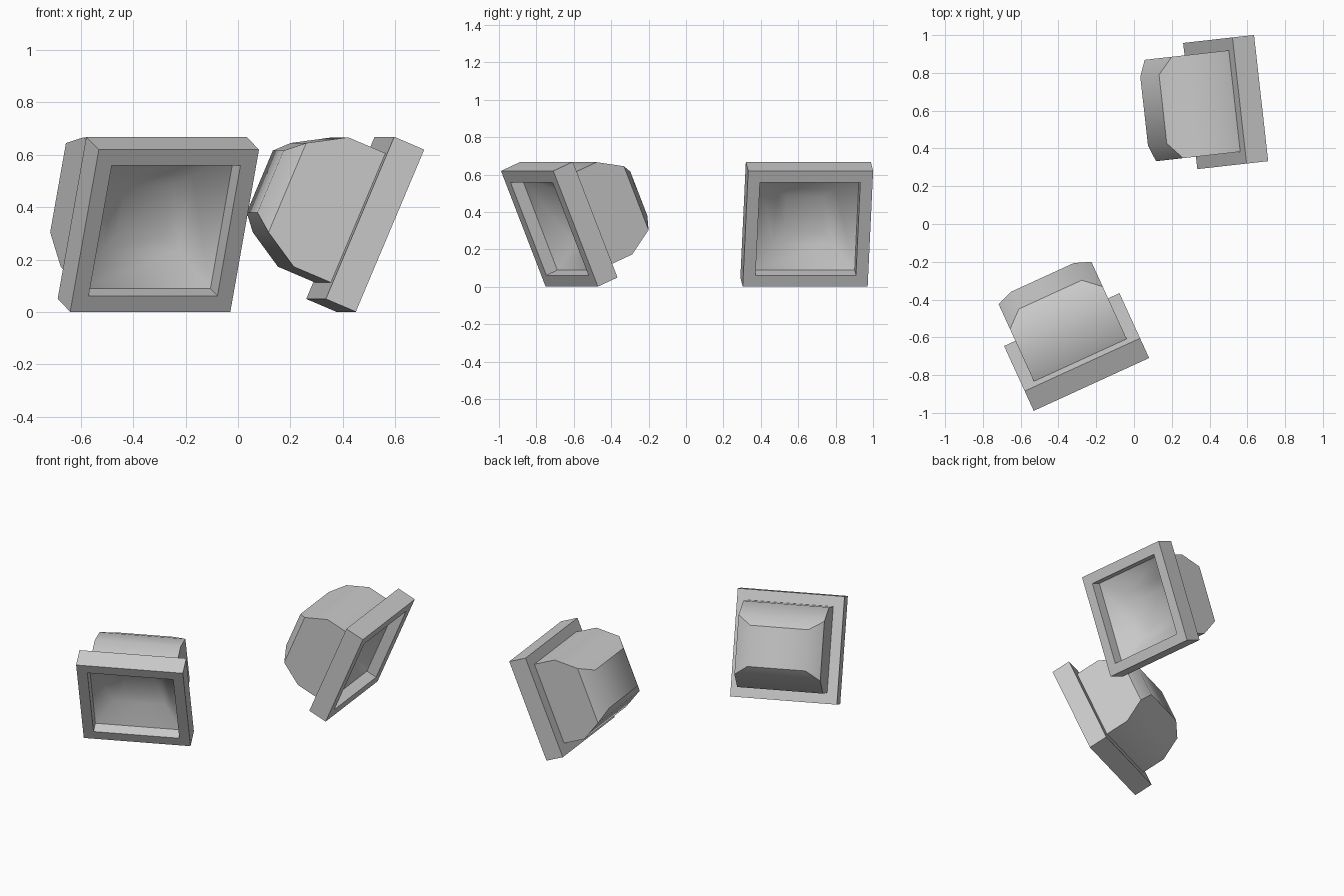
import bpy, bmesh, math
from mathutils import Matrix

if "Cube" in bpy.data.objects:
    bpy.data.objects.remove(bpy.data.objects["Cube"])


def loft(name, rings, matrix, cap=False, angle=None):
    """Skin rectangular rings (depth, half width, half height) along local x."""
    bm = bmesh.new()
    loops = [[bm.verts.new((u, sy * w, sz * h))
              for sy, sz in ((-1, -1), (1, -1), (1, 1), (-1, 1))]
             for u, w, h in rings]
    for a, b in zip(loops, loops[1:]):
        for i in range(4):
            j = (i + 1) % 4
            bm.faces.new((a[i], a[j], b[j], b[i]))
    if cap:
        bm.faces.new(loops[-1])
    bmesh.ops.recalc_face_normals(bm, faces=bm.faces)
    mesh = bpy.data.meshes.new(name)
    bm.to_mesh(mesh)
    bm.free()
    obj = bpy.data.objects.new(name, mesh)
    bpy.context.collection.objects.link(obj)
    obj.matrix_world = matrix
    if angle:
        bpy.ops.object.select_all(action='DESELECT')
        obj.select_set(True)
        bpy.context.view_layer.objects.active = obj
        bpy.ops.object.shade_smooth_by_angle(angle=math.radians(angle))
    return obj


def floodlight(prefix, centre, yaw):
    m = (Matrix.Translation(centre) @ Matrix.Rotation(math.radians(yaw), 4, 'Z')
         @ Matrix.Rotation(math.radians(23), 4, 'Y'))
    # square front frame with its inner lip
    loft(prefix + "_frame", [(-.07, .27, .27), (0, .27, .27), (0, .336, .336),
                             (-.125, .336, .336), (-.125, .268, .268)], m)
    # rear housing, tapering to a small back plate
    loft(prefix + "_housing", [(-.124, .27, .268), (-.28, .27, .268),
                               (-.42, .27, .185), (-.48, .183, .128)],
         m, cap=True, angle=35)
    # smooth reflector bowl
    bowl = loft(prefix + "_reflector", [(-.07, .27, .27), (-.17, .16, .16),
                                        (-.20, .10, .10)], m, cap=True, angle=80)
    bowl.data.flip_normals() if bowl.data.polygons[-1].normal.x < 0 else None


floodlight("front_light", (-.28, -.73, .31), -65.4)
floodlight("rear_light", (.5425, .652, .31), 6.4)
